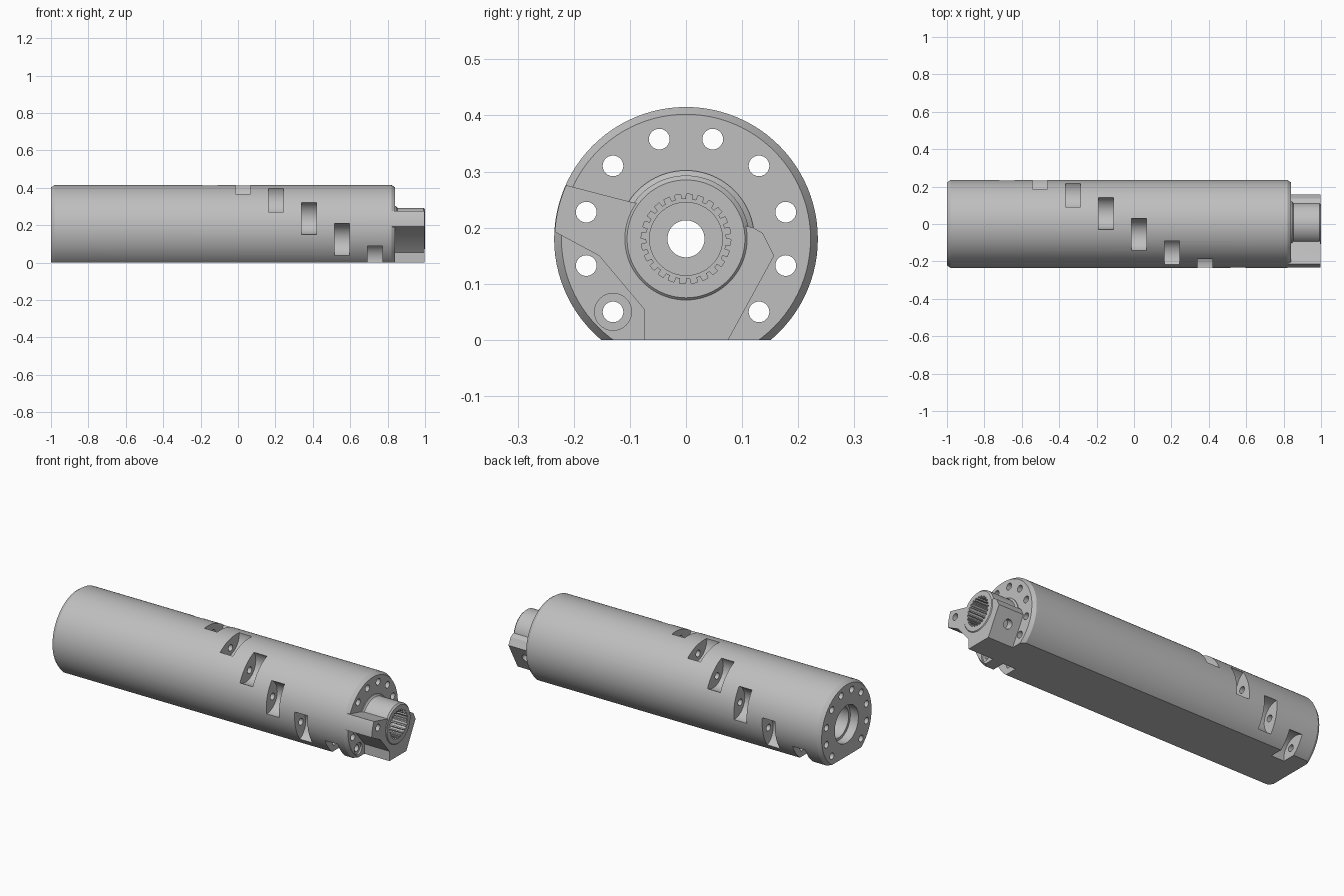
import bpy, bmesh, math
from mathutils import Matrix, Vector

cube = bpy.data.objects.get("Cube")
if cube:
    bpy.data.objects.remove(cube, do_unlink=True)

AXIS_Z = 0.18      # height of the long axis
RADIUS = 0.235     # outer radius of the barrel
BOLT_R = 0.184     # pitch circle of the long channels

steel = bpy.data.materials.new("grey_steel")
steel.use_nodes = True
GREY = (0.52, 0.52, 0.52, 1)
steel.diffuse_color = GREY
steel.node_tree.nodes["Principled BSDF"].inputs["Base Color"].default_value = GREY


def circle(r, cy=0.0, cz=AXIS_Z, n=96):
    return [(cy + r * math.cos(math.tau * i / n), cz + r * math.sin(math.tau * i / n))
            for i in range(n)]


def loft(bm, sections):
    """Skin a closed solid through (x, outline) sections along x."""
    rings = [[bm.verts.new((x, y, z)) for y, z in pts] for x, pts in sections]
    for a, b in zip(rings, rings[1:]):
        for i in range(len(a)):
            j = (i + 1) % len(a)
            bm.faces.new((a[i], a[j], b[j], b[i]))
    bm.faces.new(rings[0][::-1])
    bm.faces.new(rings[-1])


def make(name, *solids):
    bm = bmesh.new()
    for sections in solids:
        loft(bm, sections)
    bmesh.ops.recalc_face_normals(bm, faces=bm.faces)
    mesh = bpy.data.meshes.new(name)
    bm.to_mesh(mesh)
    bm.free()
    obj = bpy.data.objects.new(name, mesh)
    mesh.materials.append(steel)
    bpy.context.collection.objects.link(obj)
    return obj


def lathe(profile, n=96):
    return [(x, circle(r, n=n)) for x, r in profile]


def prism(pts, x0, x1):
    return [(x0, pts), (x1, pts)]


def combine(target, tool, operation):
    mod = target.modifiers.new(operation, 'BOOLEAN')
    mod.operation = operation
    mod.solver = 'EXACT'
    mod.object = tool
    bpy.context.view_layer.objects.active = target
    bpy.ops.object.modifier_apply(modifier=mod.name)
    bpy.data.objects.remove(tool, do_unlink=True)


# Chamfered barrel
body = make("barrel_housing", lathe([(-1, 0.222), (-0.98, RADIUS), (0.82, RADIUS), (0.84, 0.222)]))

# End block with a side arm, trimmed to the barrel's round outline
outline = [(-0.30, 0.298), (-0.095, 0.245), (0.06, 0.215), (0.12, 0.2), (0.137, 0.19),
           (0.157, 0.15), (0.048, -0.05), (-0.075, -0.05), (-0.075, 0.055),
           (-0.155, 0.15), (-0.30, 0.228)]
block = make("end_block", prism(outline, 0.81, 0.996))
combine(block, make("trim", prism(circle(0.234), 0.7, 1.1)), 'INTERSECT')
combine(body, block, 'UNION')

# Round collar with a base step and a chamfered rim
collar = make("collar", lathe([(0.8, 0.122), (0.845, 0.122), (0.852, 0.113),
                               (0.992, 0.113), (1, 0.105)], n=80))
combine(body, collar, 'UNION')

# Flat underside
floor = [(-0.4, -0.3), (0.4, -0.3), (0.4, 0), (-0.4, 0)]
combine(body, make("floor_cutter", prism(floor, -1.2, 1.2)), 'DIFFERENCE')

# Stepped central bore, wider at the back end
combine(body, make("bore_cutter", lathe([(-1.1, 0.105), (-0.95, 0.105), (-0.95, 0.09),
                                         (-0.8, 0.09), (-0.8, 0.033), (0.86, 0.033),
                                         (0.86, 0.065), (1.1, 0.065)], n=64)), 'DIFFERENCE')

# Splined socket in the collar
TEETH = 24
spline = []
for i in range(TEETH):
    for offset, r in ((0.02, 0.071), (0.4, 0.071), (0.46, 0.08), (0.96, 0.08)):
        a = math.tau * (i + offset) / TEETH
        spline.append((r * math.cos(a), AXIS_Z + r * math.sin(a)))
combine(body, make("spline_cutter", prism(spline, 0.88, 1.1)), 'DIFFERENCE')

# Ten long channels around the barrel, each opened by one window on a helix
channels, windows = [], []
for i in range(10):
    a = math.radians(-45 + 30 * i)
    dy, dz = math.cos(a), math.sin(a)
    channels.append(prism(circle(0.0185, BOLT_R * dy, AXIS_Z + BOLT_R * dz, 24), -1.1, 1.1))
    x = -0.855 + 0.1765 * i
    windows.append(prism(circle(0.09, RADIUS * dy, AXIS_Z + RADIUS * dz, 48),
                         x - 0.04, x + 0.04))
combine(body, make("channel_cutter", *channels), 'DIFFERENCE')
combine(body, make("window_cutter", *windows), 'DIFFERENCE')

# Shallow counterbore around the lowest front channel
combine(body, make("counterbore_cutter", prism(circle(0.033, -0.13, 0.05, 32), 0.83, 0.99)),
        'DIFFERENCE')

# Port drilled into the slanted side of the end block
normal = Vector((0, 0.877, -0.48))
port = make("port_cutter")
bm = bmesh.new()
spin = Vector((0, 0, 1)).rotation_difference(normal).to_matrix().to_4x4()
bmesh.ops.create_cone(bm, cap_ends=True, segments=32, radius1=0.025, radius2=0.025, depth=0.08,
                      matrix=Matrix.Translation((0.91, 0.122, 0.086)) @ spin)
bm.to_mesh(port.data)
bm.free()
combine(body, port, 'DIFFERENCE')

# Smooth round walls, keep machined edges crisp
bpy.ops.object.select_all(action='DESELECT')
body.select_set(True)
bpy.context.view_layer.objects.active = body
bpy.ops.object.shade_smooth_by_angle(angle=math.radians(25))
